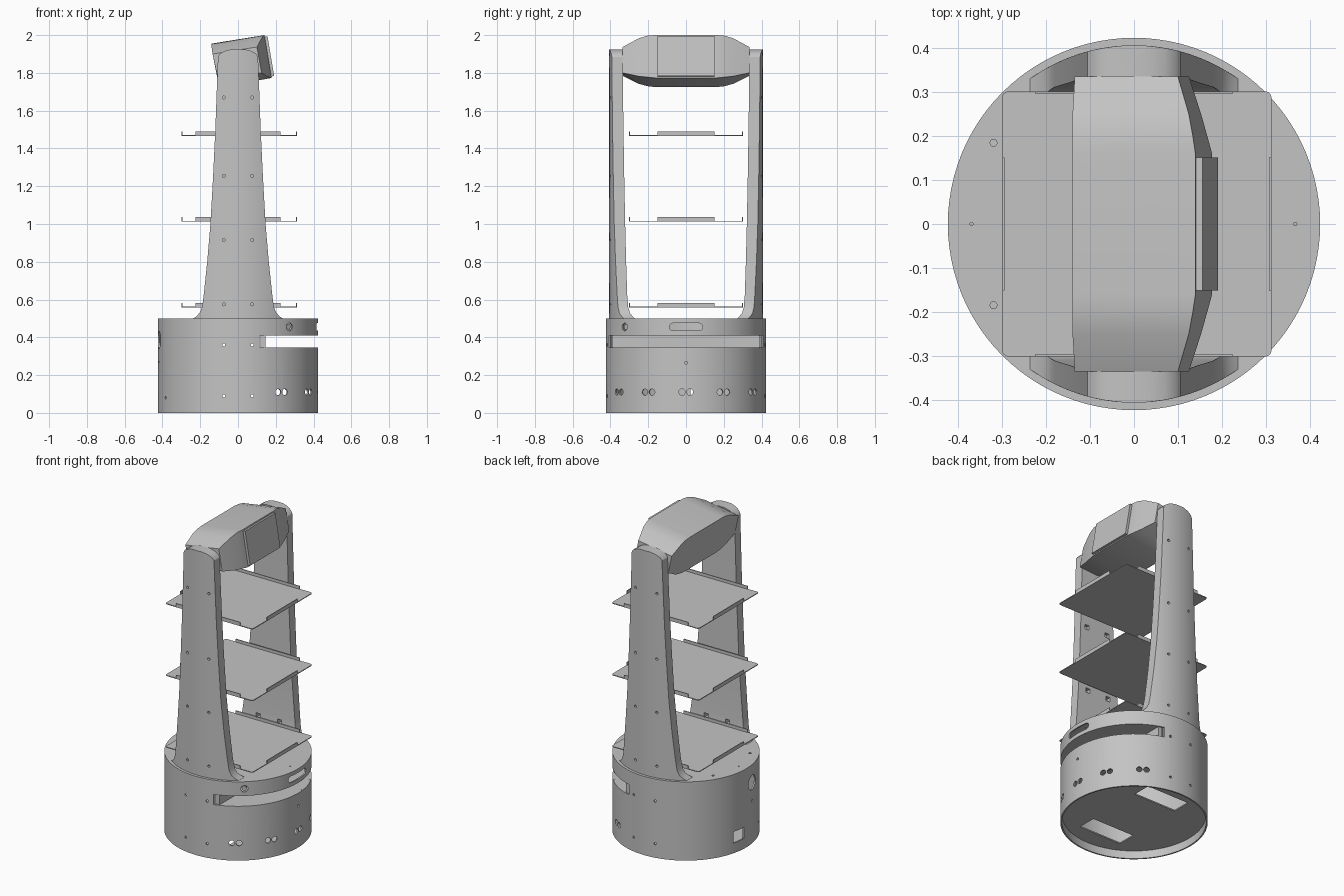
import bpy, bmesh, math
from mathutils import Matrix, Vector

cube = bpy.data.objects.get("Cube")
if cube:
    bpy.data.objects.remove(cube, do_unlink=True)

grey = bpy.data.materials.new("light_grey")
grey.use_nodes = True
grey.diffuse_color = (0.55, 0.55, 0.55, 1)
grey.node_tree.nodes["Principled BSDF"].inputs["Base Color"].default_value = (0.55, 0.55, 0.55, 1)

R, INNER, TOP = 0.424, 0.415, 0.5


def finish(bm, name):
    bmesh.ops.recalc_face_normals(bm, faces=bm.faces)
    me = bpy.data.meshes.new(name)
    bm.to_mesh(me)
    bm.free()
    me.materials.append(grey)
    ob = bpy.data.objects.new(name, me)
    bpy.context.collection.objects.link(ob)
    return ob


def select(ob):
    bpy.ops.object.select_all(action='DESELECT')
    ob.select_set(True)
    bpy.context.view_layer.objects.active = ob


def smooth(ob):
    select(ob)
    bpy.ops.object.shade_smooth_by_angle(angle=math.radians(30))


def loft(bm, rings):
    """Skin a list of equal closed rings and cap both ends."""
    vs = [[bm.verts.new(p) for p in ring] for ring in rings]
    n = len(vs[0])
    for a, b in zip(vs, vs[1:]):
        for i in range(n):
            bm.faces.new((a[i], a[(i + 1) % n], b[(i + 1) % n], b[i]))
    bm.faces.new(vs[0])
    bm.faces.new(vs[-1])


def prism(bm, pts, z0, z1, mat=Matrix()):
    loft(bm, [[mat @ Vector((x, y, z)) for x, y in pts] for z in (z0, z1)])


def box(bm, x0, x1, y0, y1, z0, z1, mat=Matrix()):
    prism(bm, [(x0, y0), (x1, y0), (x1, y1), (x0, y1)], z0, z1, mat)


def circle(r, n=16, cx=0, cy=0):
    return [(cx + r * math.cos(2 * math.pi * i / n), cy + r * math.sin(2 * math.pi * i / n)) for i in range(n)]


def radial(angle, z):
    """Frame whose local z points outward from the axis, local y is up."""
    a = math.radians(angle)
    out = Vector((math.cos(a), math.sin(a), 0))
    up = Vector((0, 0, 1))
    m = Matrix((up.cross(out), up, out)).transposed().to_4x4()
    m.translation = (0, 0, z)
    return m


def stadium(half, r, n=8):
    pts = []
    for s, start in ((1, -90), (-1, 90)):
        for i in range(n + 1):
            a = math.radians(start + 180 * i / n)
            pts.append((s * half + r * math.cos(a), r * math.sin(a)))
    return pts


# One cutter with every opening
bm = bmesh.new()
for angle in (-57, -28, 0, 28, 57):                      # paired sensor holes
    for off in (-0.021, 0.021):
        prism(bm, circle(0.017, 16, off), 0.36, 0.46, radial(angle, 0.11))
for angle, z, r in ((0, 0.265, 0.008), (-50, 0.455, 0.021), (189, 0.386, 0.046),
                    (189, 0.27, 0.008), (205, 0.08, 0.008)):
    prism(bm, circle(r), 0.36, 0.46, radial(angle, z))
prism(bm, stadium(0.068, 0.02), 0.36, 0.46, radial(0, 0.455))   # handle opening
box(bm, -0.042, 0.042, -0.036, 0.036, 0.36, 0.46, radial(171, 0.1))  # charging opening
box(bm, 0.115, 0.6, -0.6, 0.6, 0.345, 0.41)              # wide front slot
for x, y, r in ((-0.32, 0.185, 0.008), (-0.32, -0.185, 0.008), (-0.37, 0, 0.004), (0.367, 0, 0.004)):
    prism(bm, circle(r, 12, x, y), 0.48, 0.52)
for s in (-1, 1):
    side = radial(90 * s, 0)
    for x in (-0.075, 0.075):
        for z in (0.09, 0.36, 0.575, 0.915, 1.255, 1.67):    # screw holes
            prism(bm, circle(0.008, 12, x, z), 0.375, 0.45, side)
        for z in (0.585, 0.99, 1.415):                       # square bracket holes
            box(bm, x - 0.015, x + 0.015, z - 0.015, z + 0.015, 0.25, 0.35, side)
    box(bm, -0.15, 0.15, 0.185 * s, 0.305 * s, 0.03, 0.08)   # wheel openings
cutter = finish(bm, "opening_cutter")
cutter.hide_render = True


def cut(ob):
    mod = ob.modifiers.new("openings", 'BOOLEAN')
    mod.object = cutter
    mod.operation = 'DIFFERENCE'
    mod.solver = 'EXACT'
    select(ob)
    bpy.ops.object.modifier_apply(modifier=mod.name)
    smooth(ob)


# Round base: open-bottomed thin shell
bm = bmesh.new()
loft(bm, [[(x, y, z) for x, y in circle(r, 96)]
          for r, z in ((INNER, TOP - 0.01), (INNER, 0), (R, 0), (R, TOP))])
cut(finish(bm, "base_shell"))

# Recessed floor plate
bm = bmesh.new()
prism(bm, circle(INNER + 0.002, 96), 0.05, 0.058)
cut(finish(bm, "base_floor"))

# Slot pocket: lower and upper shelf plus back wall
edge = math.acos(0.12 / INNER)
arc = [(INNER * math.cos(edge * t / 16), INNER * math.sin(edge * t / 16)) for t in range(-16, 17)]
bm = bmesh.new()
prism(bm, arc, 0.335, 0.345)
prism(bm, arc, 0.41, 0.42)
box(bm, 0.118, 0.145, -0.393, 0.393, 0.34, 0.415)
smooth(finish(bm, "slot_pocket"))

# Stop button, sunk in its hole
bm = bmesh.new()
prism(bm, circle(0.016, 6), 0.385, 0.416, radial(-50, 0.455))
finish(bm, "stop_button")

# Side columns: height, half width, inner face distance
COLUMN = [(0.499, 0.238, 0.27), (0.51, 0.222, 0.283), (0.53, 0.203, 0.297), (0.56, 0.19, 0.306),
          (0.62, 0.182, 0.311), (0.8, 0.163, 0.317), (1.0, 0.146, 0.322), (1.25, 0.132, 0.327),
          (1.5, 0.12, 0.331), (1.885, 0.106, 0.336), (1.902, 0.095, 0.336), (1.916, 0.07, 0.336),
          (1.925, 0.035, 0.336)]
for s, name in ((-1, "right_column"), (1, "left_column")):
    rings = []
    for z, w, y in COLUMN:
        xs = [w * i / 8 for i in range(-8, 9)]
        ring = [(x, s * math.sqrt(0.407 ** 2 - x * x), z) for x in xs]
        rings.append(ring + [(w, s * y, z), (-w, s * y, z)])
    bm = bmesh.new()
    loft(bm, rings)
    cut(finish(bm, name))

bpy.data.objects.remove(cutter, do_unlink=True)

# Three trays with short upturned flanges
for name, z in (("lower_tray", 0.557), ("middle_tray", 1.012), ("upper_tray", 1.467)):
    bm = bmesh.new()
    x0, x1, y1, t = -0.3, 0.313, 0.302, 0.005
    corners = []
    for cx, cy, start in ((x1, y1, 0), (x0, y1, 90), (x0, -y1, 180), (x1, -y1, 270)):
        ox, oy = cx - math.copysign(0.014, cx), cy - math.copysign(0.014, cy)
        for i in range(5):
            a = math.radians(start + 22.5 * i)
            corners.append((ox + 0.014 * math.cos(a), oy + 0.014 * math.sin(a)))
    prism(bm, corners, z, z + t)
    for x in (x0, x1 - t):
        box(bm, x, x + t, -0.152, 0.152, z + t, z + 0.024)
    for y in (-y1, y1 - t):
        box(bm, -0.225, 0.225, y, y + t, z + t, z + 0.024)
    finish(bm, name)

# Tilted head: half-width station, then back-top, front-top, front-bottom, back-bottom (x, z)
HEAD = [(0.336, (-0.135, 1.90), (0.10, 1.937), (0.125, 1.80), (-0.11, 1.785)),
        (0.25, (-0.14, 1.94), (0.125, 1.983), (0.153, 1.782), (-0.103, 1.742)),
        (0.2, (-0.14, 1.952), (0.134, 1.998), (0.167, 1.777), (-0.1, 1.729)),
        (0.16, (-0.14, 1.955), (0.14, 2.0), (0.178, 1.773), (-0.1, 1.725))]
stations = [(-h[0],) + h[1:] for h in HEAD] + HEAD[::-1]
bm = bmesh.new()
loft(bm, [[(x, st[0], z) for x, z in st[1:]] for st in stations])
bmesh.ops.recalc_face_normals(bm, faces=bm.faces)
# Recessed screen in the middle front face
screen = [f for f in bm.faces if f.normal.x > 0.9 and abs(f.calc_center_median().y) < 0.01]
bmesh.ops.inset_region(bm, faces=screen, thickness=0.012)
hollow = bmesh.ops.extrude_face_region(bm, geom=screen)
push = -0.015 * screen[0].normal
bmesh.ops.delete(bm, geom=screen, context='FACES_ONLY')
bmesh.ops.translate(bm, vec=push, verts=[v for v in hollow["geom"] if isinstance(v, bmesh.types.BMVert)])
smooth(finish(bm, "head"))
